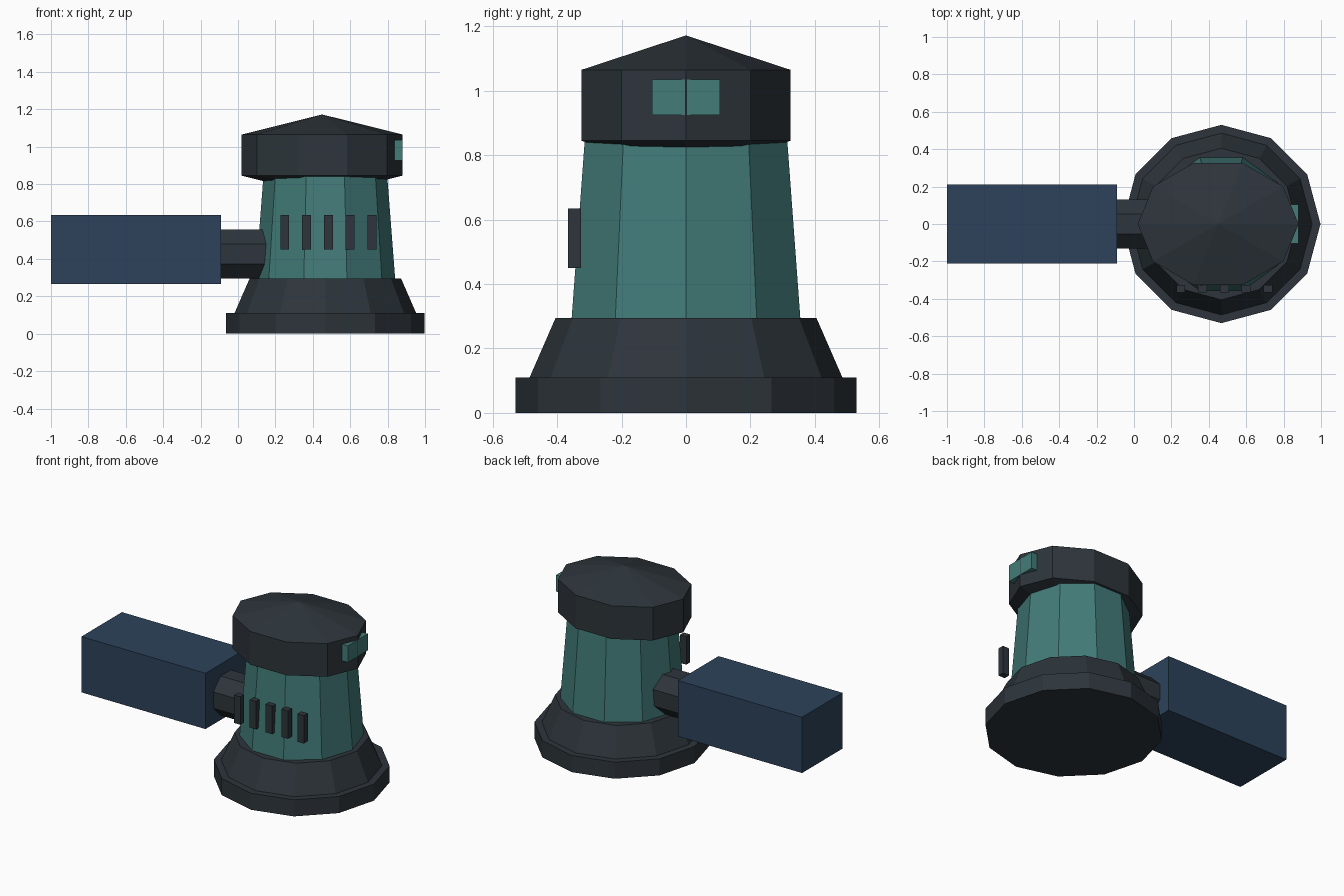
import bpy
import math
from mathutils import Matrix

cube = bpy.data.objects.get("Cube")
if cube:
    bpy.data.objects.remove(cube, do_unlink=True)


def material(name, rgb):
    m = bpy.data.materials.new(name)
    m.use_nodes = True
    m.diffuse_color = (*rgb, 1)
    m.node_tree.nodes["Principled BSDF"].inputs["Base Color"].default_value = (*rgb, 1)
    return m


charcoal = material("charcoal", (0.026, 0.035, 0.043))
teal = material("teal", (0.055, 0.2, 0.19))
navy = material("navy", (0.026, 0.055, 0.105))


def add_mesh(name, verts, faces, mat):
    mesh = bpy.data.meshes.new(name)
    mesh.from_pydata(verts, [], faces)
    mesh.materials.append(mat)
    obj = bpy.data.objects.new(name, mesh)
    bpy.context.collection.objects.link(obj)
    return obj


def lathe(name, profile, sides, x, mat, squash=1.0, turn=0.0):
    """Faceted solid from (radius, z) pairs, bottom to top; zero radius makes a tip."""
    verts, rings, faces = [], [], []
    for r, z in profile:
        count = sides if r else 1
        rings.append([len(verts) + i for i in range(count)])
        for i in range(count):
            a = turn + math.tau * i / sides
            verts.append((x + r * math.cos(a), r * squash * math.sin(a), z))
    for low, high in zip(rings, rings[1:]):
        for i in range(sides):
            j = (i + 1) % sides
            if len(low) == 1:
                faces.append((low[0], high[j], high[i]))
            elif len(high) == 1:
                faces.append((low[i], low[j], high[0]))
            else:
                faces.append((low[i], low[j], high[j], high[i]))
    if len(rings[0]) > 1:
        faces.append(tuple(reversed(rings[0])))
    if len(rings[-1]) > 1:
        faces.append(tuple(rings[-1]))
    return add_mesh(name, verts, faces, mat)


def box(name, low, high, mat):
    bpy.ops.mesh.primitive_cube_add(size=1)
    obj = bpy.context.object
    obj.name = name
    size = [h - l for l, h in zip(low, high)]
    mid = [(h + l) / 2 for l, h in zip(low, high)]
    obj.data.transform(Matrix.Translation(mid) @ Matrix.Diagonal((*size, 1)))
    obj.data.materials.append(mat)
    return obj


AXIS = 0.467

# Foot ring and sloping skirt
lathe("base_ring", [(0.53, 0), (0.53, 0.11)], 12, AXIS, charcoal)
lathe("base_skirt", [(0.49, 0.1), (0.405, 0.295)], 12, AXIS, charcoal)

# Tapered body
lathe("body", [(0.374, 0.285), (0.328, 0.88)], 10, AXIS, teal)

# Wide head with a shallow pointed roof and underside
lathe("head", [(0, 0.738), (0.43, 0.845), (0.43, 1.065), (0, 1.172)],
      10, 0.45, charcoal, squash=0.795)

# Visor on the head's corner
box("visor", (0.838, -0.105, 0.925), (0.879, 0.105, 1.035), teal)

# Row of vents on the front
for i in range(5):
    x = 0.25 + i * 0.1165
    box(f"vent_{i + 1}", (x - 0.024, -0.367, 0.45), (x + 0.024, -0.326, 0.635), charcoal)

# Arm stub, turned to lie along x
stub = lathe("arm_stub", [(0.141, -0.15), (0.141, 0.3)], 8, 0, charcoal, turn=math.pi / 8)
stub.data.transform(Matrix.Translation((0, 0, 0.426)) @ Matrix.Rotation(math.pi / 2, 4, 'Y'))

# Large block on the end of the arm
box("arm_block", (-1, -0.212, 0.265), (-0.09, 0.212, 0.635), navy)
